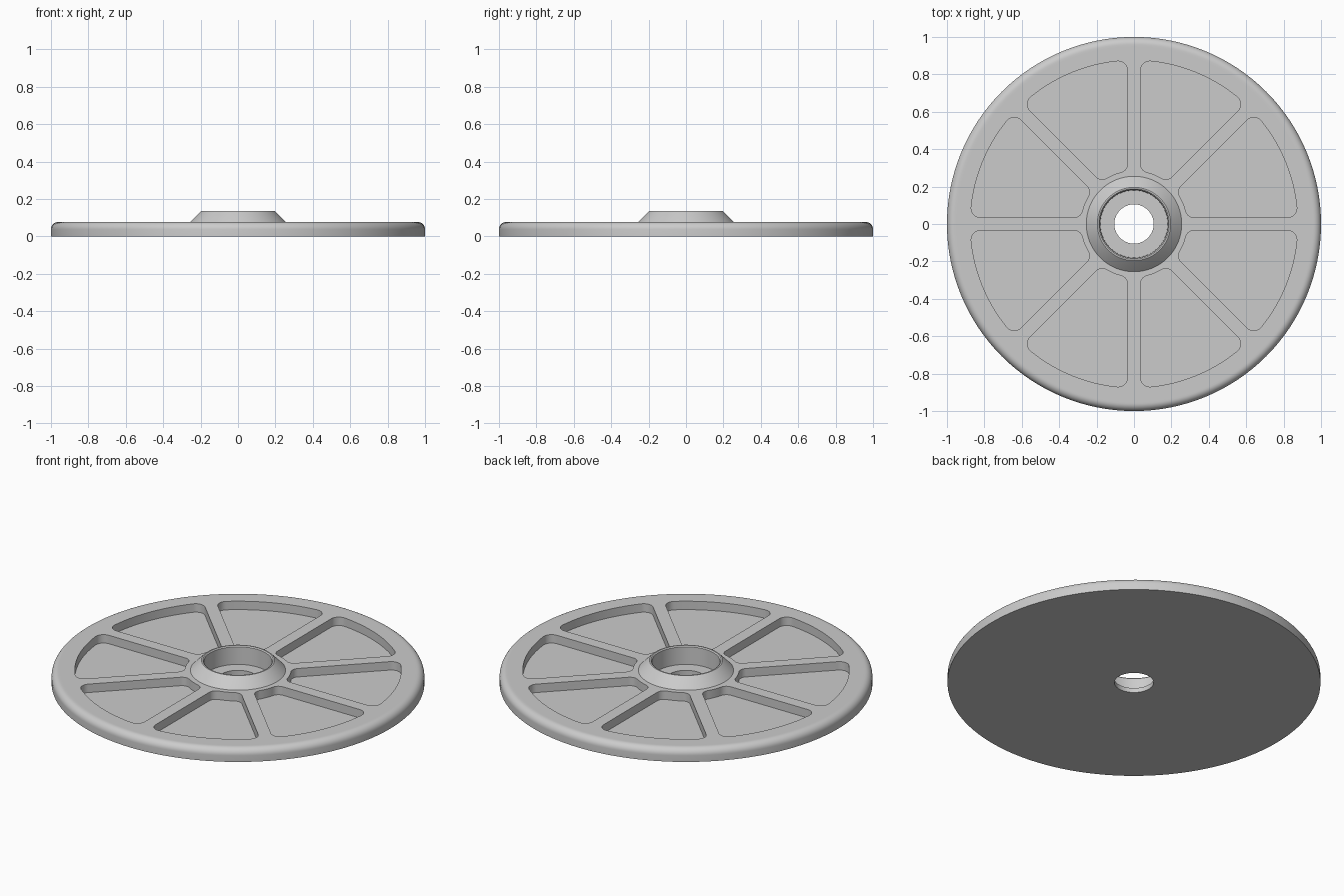
import bpy, bmesh
from math import sin, cos, pi, radians, sqrt, atan2, hypot
from mathutils import Matrix, Vector

if "Cube" in bpy.data.objects:
    bpy.data.objects.remove(bpy.data.objects["Cube"])

SEGMENTS = 128
THICK = 0.077          # plate thickness
FLOOR = 0.027          # pocket and hub recess floor height
RIM = 0.04             # outer edge rounding
SPOKES = 8

# Single grey material
grey = bpy.data.materials.new("light_grey")
grey.use_nodes = True
colour = (0.6, 0.6, 0.6, 1)
grey.diffuse_color = colour
grey.node_tree.nodes["Principled BSDF"].inputs["Base Color"].default_value = colour


def make_object(name, bm):
    bmesh.ops.recalc_face_normals(bm, faces=bm.faces)
    mesh = bpy.data.meshes.new(name)
    bm.to_mesh(mesh)
    bm.free()
    obj = bpy.data.objects.new(name, mesh)
    mesh.materials.append(grey)
    bpy.context.collection.objects.link(obj)
    return obj


def arc(cx, cy, r, start, end, steps):
    return [(cx + r * cos(start + (end - start) * i / steps),
             cy + r * sin(start + (end - start) * i / steps))
            for i in range(steps + 1)]


# Wheel disc: closed cross-section (radius, height) turned around z
profile = [(0.105, 0), (1, 0)]
profile += arc(1 - RIM, THICK - RIM, RIM, 0, pi / 2, 8)
profile += [(0.95, THICK), (0.255, THICK), (0.203, 0.13)]
profile += [(0.196, 0.136), (0.188, 0.136), (0.182, 0.13)]
profile += [(0.18, FLOOR), (0.105, FLOOR)]

bm = bmesh.new()
verts = [bm.verts.new((r, 0, z)) for r, z in profile]
edges = [bm.edges.new((a, b)) for a, b in zip(verts, verts[1:] + verts[:1])]
bmesh.ops.spin(bm, geom=verts + edges, cent=(0, 0, 0), axis=(0, 0, 1),
               angle=2 * pi, steps=SEGMENTS, use_merge=True)
bmesh.ops.remove_doubles(bm, verts=bm.verts, dist=1e-5)
disc = make_object("wheel_disc", bm)


# Pocket outline: a sector with filleted corners between two spokes
def pocket_outline(inner=0.285, outer=0.875, half_spoke=0.035,
                   inner_fillet=0.045, outer_fillet=0.05):
    def corner(radius, fillet):
        y = half_spoke + fillet
        return sqrt(radius ** 2 - y ** 2), y

    mid = pi / SPOKES
    ix, iy = corner(inner + inner_fillet, inner_fillet)
    ox, oy = corner(outer - outer_fillet, outer_fillet)
    ia, oa = atan2(iy, ix), atan2(oy, ox)
    half = arc(0, 0, inner, mid, ia, 6)
    half += arc(ix, iy, inner_fillet, ia + pi, 1.5 * pi, 8)[1:]
    half += arc(ox, oy, outer_fillet, -pi / 2, oa, 10)
    half += arc(0, 0, outer, oa, mid, 12)[1:]
    # Mirror the half outline across the middle of the sector
    mirrored = [(hypot(x, y) * cos(2 * mid - atan2(y, x)),
                 hypot(x, y) * sin(2 * mid - atan2(y, x))) for x, y in half]
    return half + mirrored[-2:0:-1]


# Pocket cutters, one for each gap between spokes
bm = bmesh.new()
outline = pocket_outline()
for i in range(SPOKES):
    turn = Matrix.Rotation(2 * pi * i / SPOKES, 3, 'Z')
    base = bm.faces.new([bm.verts.new(turn @ Vector((x, y, FLOOR))) for x, y in outline])
    top = bmesh.ops.extrude_face_region(bm, geom=[base])["geom"]
    bmesh.ops.translate(bm, vec=(0, 0, 0.2),
                        verts=[g for g in top if isinstance(g, bmesh.types.BMVert)])
    # Keep the bottom cap so that each cutter is a closed solid
    if not base.is_valid or all(e.is_boundary for e in base.edges):
        raise RuntimeError("open pocket cutter")
bmesh.ops.holes_fill(bm, edges=[e for e in bm.edges if e.is_boundary], sides=0)
cutter = make_object("pocket_cutter", bm)
cutter.hide_render = True

# Cut the pockets, then smooth the curved faces
cut = disc.modifiers.new("pockets", 'BOOLEAN')
cut.operation = 'DIFFERENCE'
cut.solver = 'EXACT'
cut.object = cutter
bpy.ops.object.select_all(action='DESELECT')
disc.select_set(True)
bpy.context.view_layer.objects.active = disc
bpy.ops.object.modifier_apply(modifier=cut.name)
bpy.data.objects.remove(cutter)
bpy.ops.object.shade_smooth_by_angle(angle=radians(32))
